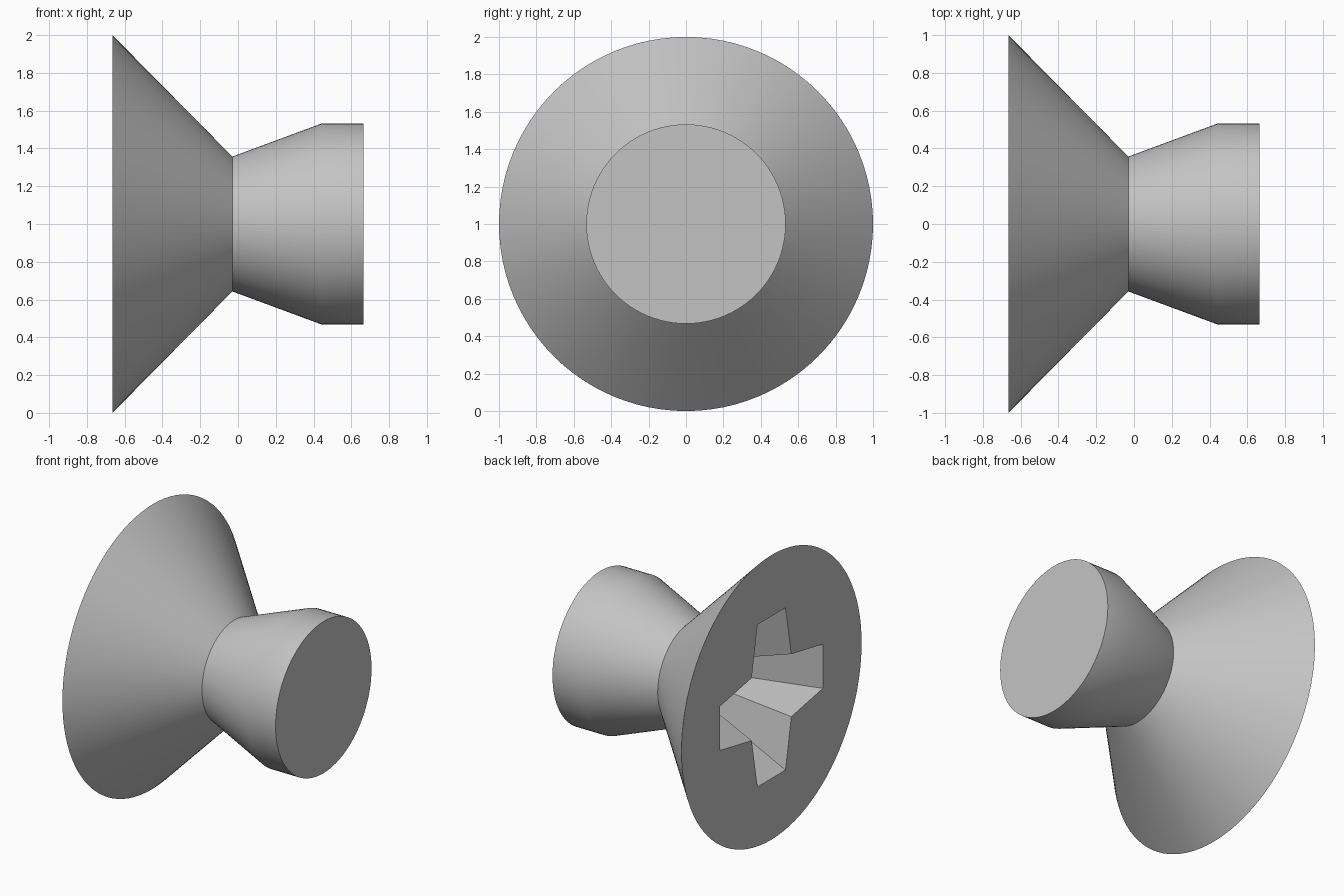
import bpy, bmesh, math

if "Cube" in bpy.data.objects:
    bpy.data.objects.remove(bpy.data.objects["Cube"])

SEGMENTS = 96
CENTRE_Z = 1.0

steel = bpy.data.materials.new("light_grey_steel")
steel.diffuse_color = (0.55, 0.55, 0.55, 1)
steel.use_nodes = True
steel.node_tree.nodes["Principled BSDF"].inputs["Base Color"].default_value = steel.diffuse_color


def loft(name, rings):
    """Closed solid through a list of equally long rings of points."""
    bm = bmesh.new()
    loops = [[bm.verts.new(p) for p in ring] for ring in rings]
    n = len(loops[0])
    for a, b in zip(loops, loops[1:]):
        for i in range(n):
            j = (i + 1) % n
            bm.faces.new((a[i], a[j], b[j], b[i]))
    bm.faces.new(loops[0])
    bm.faces.new(loops[-1])
    bmesh.ops.recalc_face_normals(bm, faces=bm.faces[:])
    mesh = bpy.data.meshes.new(name)
    bm.to_mesh(mesh)
    bm.free()
    mesh.materials.append(steel)
    obj = bpy.data.objects.new(name, mesh)
    bpy.context.collection.objects.link(obj)
    return obj


def circle(x, radius):
    angles = [2 * math.pi * i / SEGMENTS for i in range(SEGMENTS)]
    return [(x, radius * math.cos(a), CENTRE_Z + radius * math.sin(a)) for a in angles]


def cross(x, scale):
    """Four-armed outline: two tip corners and one inner corner per arm."""
    points = []
    for k in range(4):
        c, s = math.cos(k * math.pi / 2), math.sin(k * math.pi / 2)
        for y, z in ((0.57, -0.155), (0.57, 0.155), (0.22, 0.22)):
            points.append((x, scale * (c * y - s * z), CENTRE_Z + scale * (s * y + c * z)))
    return points


# Countersunk head, narrow neck and flared shank turned as one piece
body = loft("countersunk_screw_body", [
    circle(-0.665, 1.0), circle(-0.03, 0.357), circle(0.445, 0.533), circle(0.665, 0.533)])

# Tapered cross-shaped drive recess cut into the head
TAPER, DEPTH = 1.12, 0.64
cutter = loft("drive_recess_cutter", [
    cross(-0.665 + d, 1 - TAPER * d) for d in (-0.05, DEPTH)])
cutter.hide_render = True

cut = body.modifiers.new("drive_recess", 'BOOLEAN')
cut.operation = 'DIFFERENCE'
cut.solver = 'EXACT'
cut.object = cutter
bpy.context.view_layer.objects.active = body
body.select_set(True)
cutter.select_set(False)
bpy.ops.object.modifier_apply(modifier=cut.name)
bpy.data.objects.remove(cutter)

# Smooth round walls, sharp rims and recess edges
bpy.ops.object.shade_smooth_by_angle(angle=math.radians(30))
